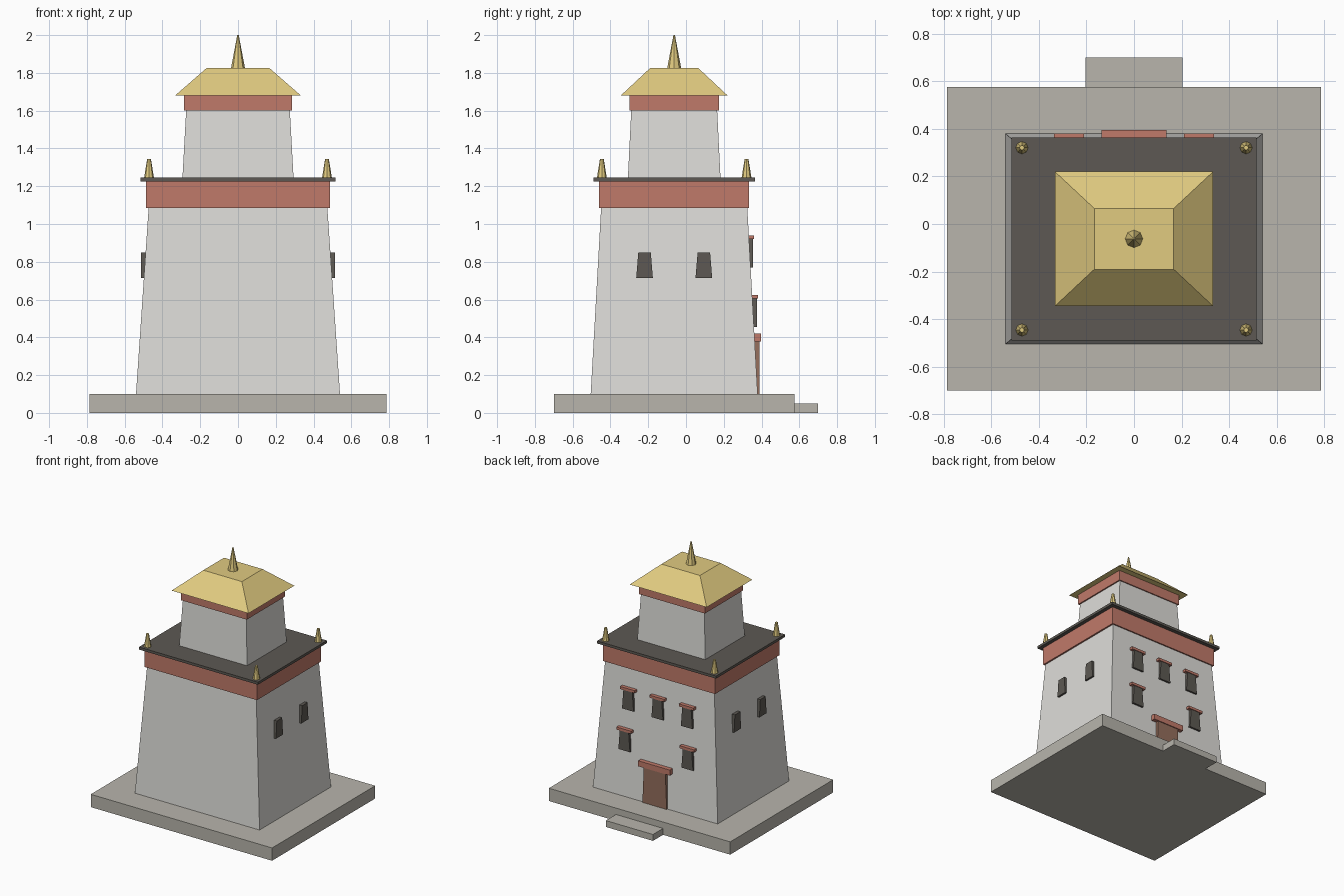
import bpy
import bmesh
import math
from mathutils import Matrix

old = bpy.data.objects.get("Cube")
if old:
    bpy.data.objects.remove(old, do_unlink=True)

CY = -0.0625  # the tower sits a little forward of the step


def linear(c):
    c /= 255
    return c / 12.92 if c <= 0.04045 else ((c + 0.055) / 1.055) ** 2.4


def material(name, *rgb):
    color = [linear(c) for c in rgb] + [1.0]
    mat = bpy.data.materials.new(name)
    mat.use_nodes = True
    mat.diffuse_color = color
    bsdf = next(n for n in mat.node_tree.nodes if n.type == "BSDF_PRINCIPLED")
    bsdf.inputs["Base Color"].default_value = color
    return mat


WHITE = material("whitewash", 222, 221, 217)
STONE = material("stone", 184, 181, 172)
RED = material("red_ochre", 192, 122, 106)
DARK = material("dark_slate", 93, 89, 83)
GOLD = material("gold", 225, 203, 128)
WOOD = material("door_wood", 148, 110, 92)


def finish(name, bm, mat):
    mesh = bpy.data.meshes.new(name)
    bm.to_mesh(mesh)
    bm.free()
    mesh.materials.append(mat)
    obj = bpy.data.objects.new(name, mesh)
    bpy.context.collection.objects.link(obj)
    return obj


def block(name, mat, center, z0, z1, bottom, top=None):
    """Four-sided block with half sizes at the bottom and at the top."""
    top = top or bottom
    bm = bmesh.new()
    bmesh.ops.create_cube(bm, size=2)
    for v in bm.verts:
        hx, hy = top if v.co.z > 0 else bottom
        v.co = (center[0] + v.co.x * hx, center[1] + v.co.y * hy,
                z1 if v.co.z > 0 else z0)
    return finish(name, bm, mat)


def finial(name, x, y, z0, z1, r0, r1):
    bm = bmesh.new()
    bmesh.ops.create_cone(bm, cap_ends=True, segments=8, radius1=r0,
                          radius2=r1, depth=z1 - z0,
                          matrix=Matrix.Translation((x, y, (z0 + z1) / 2)))
    return finish(name, bm, GOLD)


# Plinth and entrance step
C = (0, CY)
block("plinth", STONE, C, 0, 0.10, (0.785, 0.6375))
block("entrance_step", STONE, (0, 0.6375), 0, 0.05, (0.204, 0.0625))

# Main storey with its frieze and flat roof
block("main_walls", WHITE, C, 0.10, 1.10, (0.54, 0.442), (0.472, 0.386))
block("main_frieze", RED, C, 1.085, 1.225, (0.486, 0.397))
block("flat_roof", DARK, C, 1.225, 1.245, (0.515, 0.427))

# Upper storey with hipped roof
block("upper_walls", WHITE, C, 1.245, 1.61, (0.294, 0.245), (0.274, 0.227))
block("upper_frieze", RED, C, 1.60, 1.68, (0.285, 0.236))
block("hipped_roof", GOLD, C, 1.68, 1.825, (0.333, 0.283), (0.167, 0.128))

# Finials
finial("roof_finial", 0, CY, 1.825, 2.0, 0.037, 0.004)
for sx, side in ((-1, "right"), (1, "left")):
    for sy, end in ((-1, "front"), (1, "back")):
        finial(f"corner_finial_{end}_{side}", sx * 0.471, CY + sy * 0.383,
               1.245, 1.345, 0.026, 0.010)

# Side windows
for sx, side in ((-1, "right"), (1, "left")):
    for sy, end in ((-1, "front"), (1, "back")):
        block(f"side_window_{end}_{side}", DARK,
              (sx * 0.49, CY + sy * 0.157), 0.715, 0.85,
              (0.023, 0.044), (0.023, 0.033))


# Back windows with lintels
def back_window(name, x, z, y_out):
    block(name, DARK, (x, y_out - 0.025), z, z + 0.155,
          (0.050, 0.020), (0.038, 0.020))
    block(name + "_lintel", RED, (x, y_out - 0.021), z + 0.15, z + 0.17,
          (0.063, 0.021))


for i, x in enumerate((-0.255, 0, 0.255)):
    back_window(f"upper_window_{i + 1}", x, 0.77, 0.361)
for i, x in enumerate((-0.273, 0.273)):
    back_window(f"lower_window_{i + 1}", x, 0.455, 0.38)

# Door
block("door", WOOD, (0, 0.364), 0.10, 0.385, (0.105, 0.025), (0.093, 0.025))
block("door_lintel", RED, (0, 0.375), 0.377, 0.42, (0.137, 0.021))
